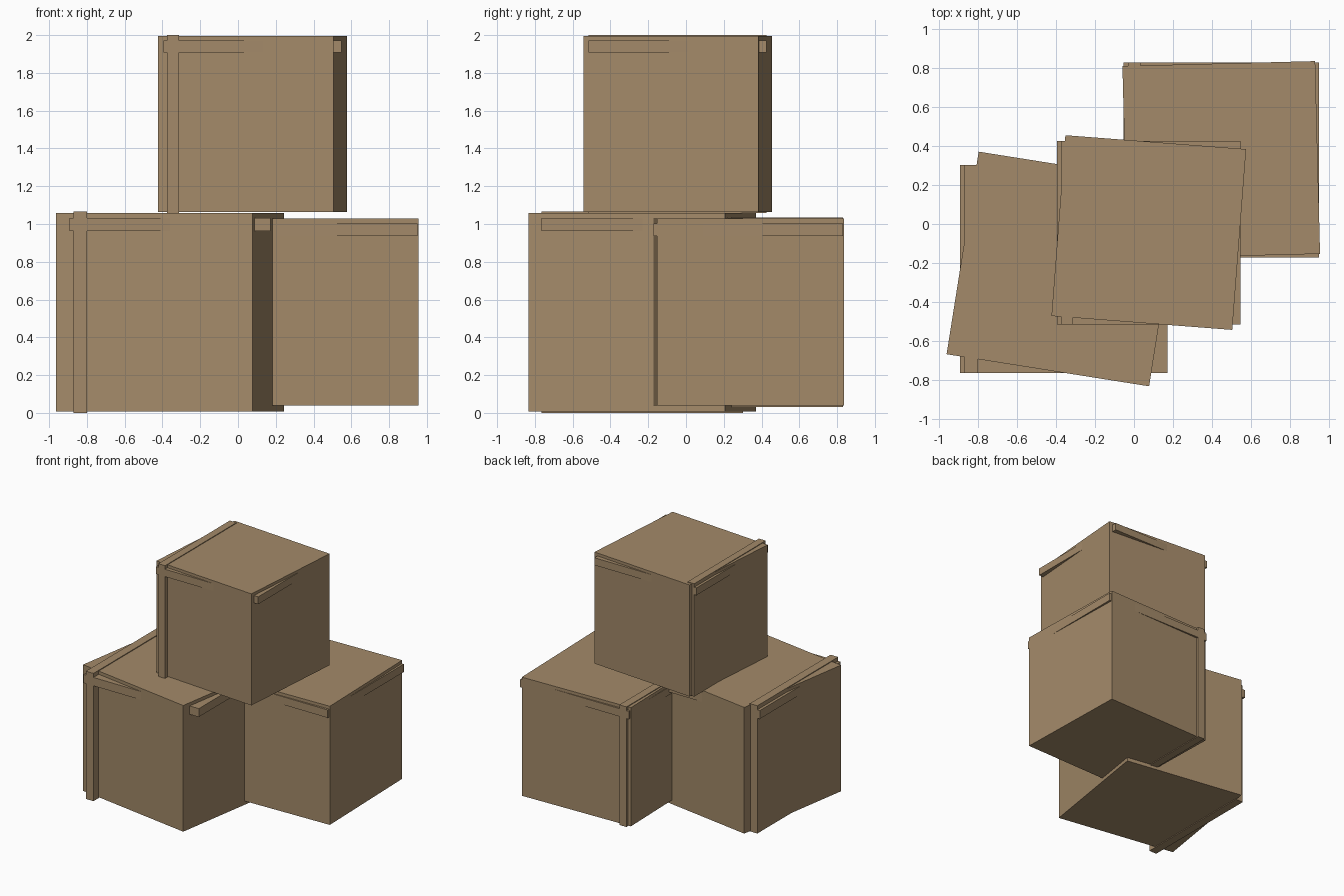
import bpy
from math import radians
from mathutils import Vector

old = bpy.data.objects.get("Cube")
if old:
    bpy.data.objects.remove(old, do_unlink=True)

# Single cardboard colour
card = bpy.data.materials.new("cardboard tan")
card.use_nodes = True
tan = (0.37, 0.255, 0.142, 1)
card.diffuse_color = tan
card.node_tree.nodes["Principled BSDF"].inputs["Base Color"].default_value = tan


def block(name, centre, size, turn=0):
    """Flat-shaded box of the given size, turned about z."""
    bpy.ops.mesh.primitive_cube_add(size=1, location=centre,
                                    rotation=(0, 0, radians(turn)))
    ob = bpy.context.object
    ob.name = name
    for v in ob.data.vertices:
        v.co = v.co * Vector(size)
    ob.data.materials.append(card)


def crate(name, centre, side, turn):
    """Turned box wrapped by two unturned bands near its left and top."""
    x, y, z = centre
    wrap = side * 1.0125
    thick = side * 0.0665
    block(name + "_box", centre, (side, side, side), turn)
    block(name + "_upright_band", (x - 0.451 * side, y, z), (thick, wrap, wrap))
    block(name + "_level_band", (x, y, z + 0.441 * side), (wrap, wrap, thick))


crate("left_crate", (-0.36, -0.231, 0.533), 1.053, -9)
crate("right_crate", (0.448, 0.329, 0.533), 0.99, 1.45)
crate("top_crate", (0.076, -0.044, 1.529), 0.931, -4.4)
